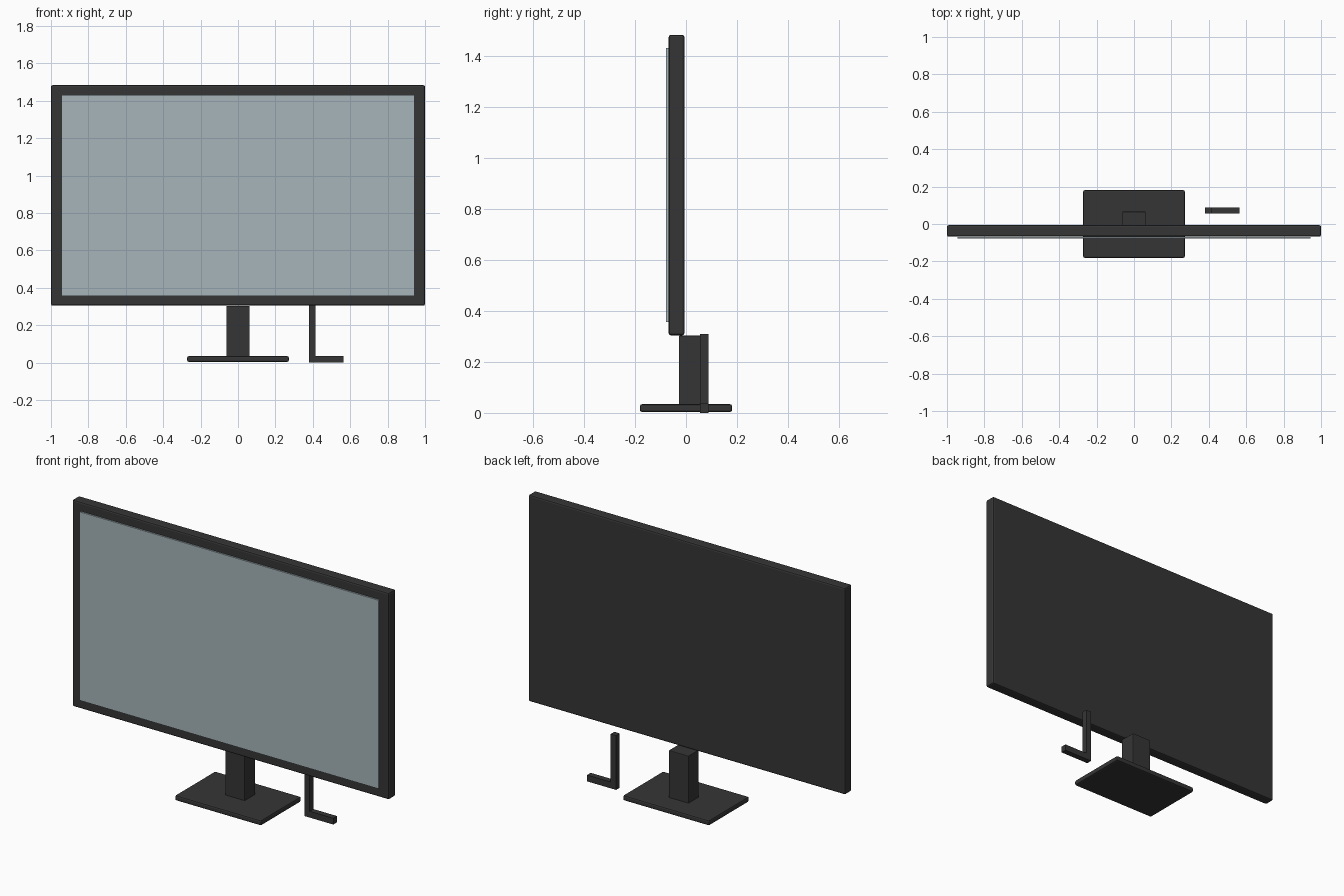
import bpy
import bmesh

old = bpy.data.objects.get("Cube")
if old:
    bpy.data.objects.remove(old, do_unlink=True)


def make_material(name, color):
    mat = bpy.data.materials.new(name)
    mat.use_nodes = True
    mat.diffuse_color = (*color, 1)
    mat.node_tree.nodes["Principled BSDF"].inputs["Base Color"].default_value = (*color, 1)
    return mat


def add_mesh(name, bm, mat, bevel=0.0):
    bmesh.ops.recalc_face_normals(bm, faces=bm.faces)
    mesh = bpy.data.meshes.new(name)
    bm.to_mesh(mesh)
    bm.free()
    mesh.materials.append(mat)
    obj = bpy.data.objects.new(name, mesh)
    bpy.context.collection.objects.link(obj)
    if bevel:
        mod = obj.modifiers.new("rounded_edges", 'BEVEL')
        mod.width = bevel
        mod.segments = 2
    return obj


def box(name, x, y, z, mat, bevel=0.0):
    """Box from (min, max) ranges on each axis."""
    bm = bmesh.new()
    bmesh.ops.create_cube(bm, size=1)
    for v in bm.verts:
        v.co = [lo + (c + 0.5) * (hi - lo) for c, (lo, hi) in zip(v.co, (x, y, z))]
    return add_mesh(name, bm, mat, bevel)


def extruded_profile(name, outline, y, mat):
    """Front-facing xz outline extruded through the y range."""
    bm = bmesh.new()
    face = bm.faces.new([bm.verts.new((px, y[0], pz)) for px, pz in outline])
    out = bmesh.ops.extrude_face_region(bm, geom=[face])
    for v in out["geom"]:
        if isinstance(v, bmesh.types.BMVert):
            v.co.y = y[1]
    return add_mesh(name, bm, mat)


black = make_material("charcoal plastic", (0.036, 0.036, 0.036))
glass = make_material("pale blue grey glass", (0.38, 0.46, 0.49))

# Display: housing with a thin raised screen
box("display_housing", (-1, 1), (-0.068, -0.006), (0.304, 1.483), black, 0.009)
box("screen", (-0.945, 0.943), (-0.078, -0.069), (0.356, 1.432), glass)

# Stand: upright neck on a flat base
box("stand_neck", (-0.062, 0.062), (-0.028, 0.066), (0.02, 0.303), black, 0.003)
box("stand_base", (-0.272, 0.272), (-0.181, 0.181), (0.004, 0.034), black, 0.008)

# Separate L-shaped bracket beside the stand
extruded_profile("side_bracket",
                 [(0.38, 0), (0.563, 0), (0.563, 0.036), (0.414, 0.036),
                  (0.414, 0.31), (0.38, 0.31)],
                 (0.055, 0.088), black)
